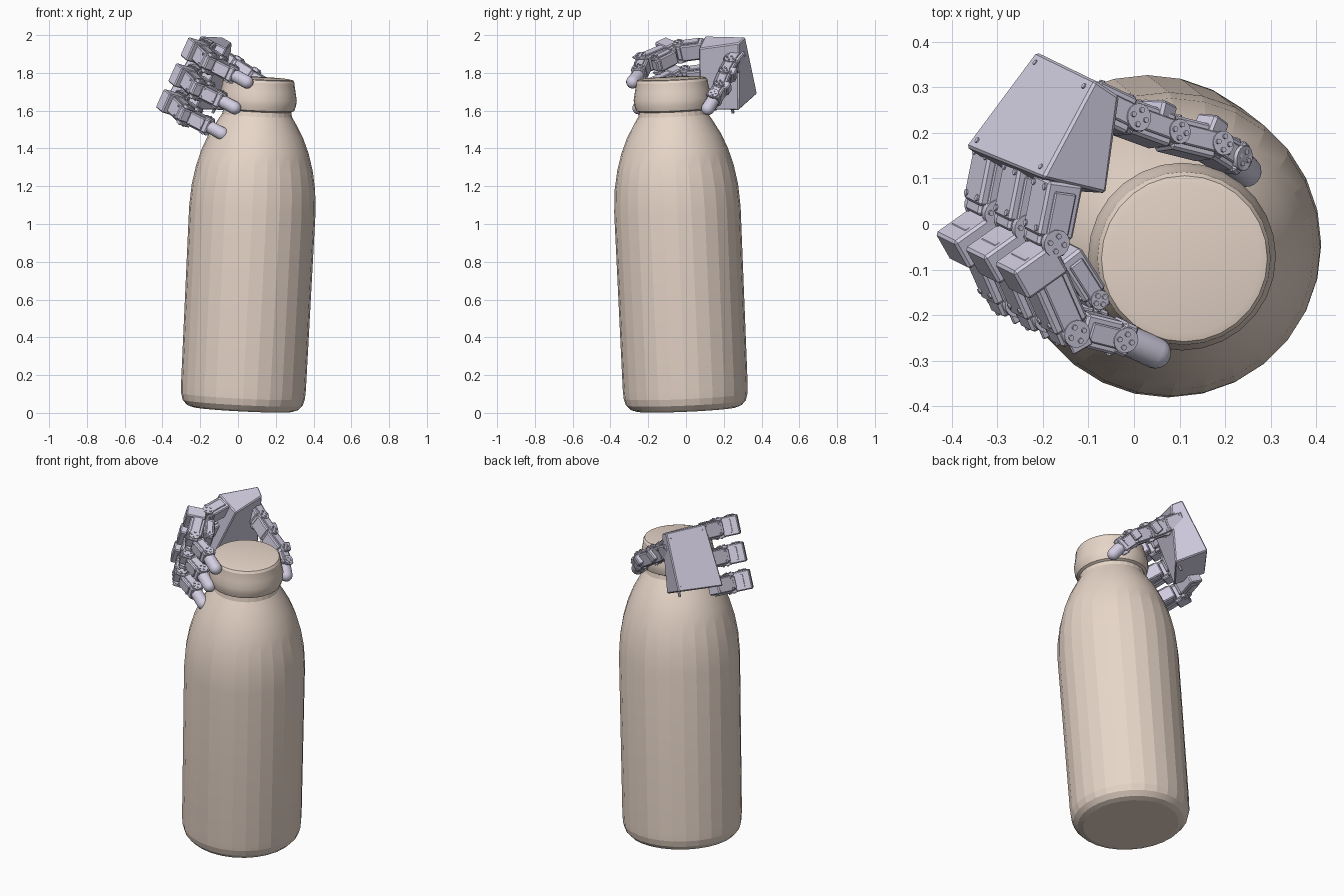
import bpy, bmesh, math
from mathutils import Vector, Matrix

if "Cube" in bpy.data.objects:
    bpy.data.objects.remove(bpy.data.objects["Cube"])


def material(name, rgb):
    m = bpy.data.materials.new(name)
    m.diffuse_color = (*rgb, 1)
    m.use_nodes = True
    m.node_tree.nodes["Principled BSDF"].inputs["Base Color"].default_value = m.diffuse_color
    return m


TAN = material("tan", (0.80, 0.67, 0.58))
LILAC = material("lilac", (0.64, 0.61, 0.75))


def finish(bm, name, mat, smooth=None):
    bmesh.ops.recalc_face_normals(bm, faces=bm.faces)
    me = bpy.data.meshes.new(name)
    bm.to_mesh(me)
    bm.free()
    ob = bpy.data.objects.new(name, me)
    bpy.context.collection.objects.link(ob)
    me.materials.append(mat)
    if smooth:
        bpy.ops.object.select_all(action='DESELECT')
        ob.select_set(True)
        bpy.context.view_layer.objects.active = ob
        bpy.ops.object.shade_smooth_by_angle(angle=math.radians(smooth))
    return ob


def frame(pos, x, y, z):
    m = Matrix((x, y, z)).transposed().to_4x4()
    m.translation = pos
    return m


def box(bm, m, size, bevel=0.006):
    new = bmesh.ops.create_cube(bm, size=1, matrix=m @ Matrix.Diagonal((*size, 1)))
    edges = {e for v in new['verts'] for e in v.link_edges}
    bmesh.ops.bevel(bm, geom=list(edges), offset=bevel, segments=1, affect='EDGES')


def disc(bm, m, r, depth, n=16):
    bmesh.ops.create_cone(bm, cap_ends=True, segments=n, radius1=r, radius2=r, depth=depth, matrix=m)


def segment_frame(a, b, side):
    # x runs along the finger, y across it, z towards the gripped object
    g = (b - a).normalized()
    s = (side - g * side.dot(g)).normalized()
    return frame((a + b) / 2, g, s, g.cross(s)), (b - a).length


def at(m, x, y, z):
    return m @ Matrix.Translation((x, y, z))


def turned(m):
    return m @ Matrix.Rotation(math.pi / 2, 4, 'X')


def motor(bm, a, b, side, width, depth):
    # motor body, two-part casing, side brackets, round horns and screws
    m, L = segment_frame(a, b, side)
    box(bm, at(m, -L * .08, 0, 0), (L * .8, width * .84, depth))
    box(bm, at(m, L * .36, 0, 0), (L * .22, width * .7, depth * .86))
    for sgn in (-1, 1):
        y = sgn * width * .46
        box(bm, at(m, L * .1, y, 0), (L * .9, width * .09, depth * .6), .003)
        disc(bm, turned(at(m, L * .38, y, 0)), depth * .36, width * .16)
        for k in range(4):
            t = k * math.pi / 2
            disc(bm, turned(at(m, L * .38 + depth * .2 * math.cos(t), sgn * width * .55,
                               depth * .2 * math.sin(t))), .006, .008, 8)
    for i in (-1, 1):
        for j in (-1, 1):
            disc(bm, at(m, i * L * .3 - L * .08, j * width * .28, -depth / 2), .007, .008, 8)


def fingertip(bm, a, b, side, width):
    # bullet-shaped rubber tip
    m, L = segment_frame(a, b, side)
    r = width / 2
    new = bmesh.ops.create_uvsphere(bm, u_segments=16, v_segments=10, radius=r)['verts']
    for v in new:
        v.co.z += (L / 2 - r) if v.co.z > -1e-5 else 0
        if v.co.z < -1e-5:
            v.co.z = -L / 2
    bmesh.ops.transform(bm, verts=new, matrix=m @ Matrix.Rotation(math.pi / 2, 4, 'Y'))
    box(bm, at(m, -L * .42, 0, 0), (L * .25, width * 1.1, width * 1.05))
    disc(bm, turned(at(m, -L * .45, 0, 0)), r * .8, width * 1.3)


# ---- bottle: leaning lathe with body, shoulder, neck and cap ----
axis = Vector((.05, -.044, 1)).normalized()
lean = Matrix.Translation((.023, .001, .019)) @ Vector((0, 0, 1)).rotation_difference(axis).to_matrix().to_4x4()


def lathe(name, profile, n, smooth):
    bm = bmesh.new()
    rings = [[bm.verts.new((r * math.cos(2 * math.pi * i / n), r * math.sin(2 * math.pi * i / n), z))
              for i in range(n)] for r, z in profile]
    for lo, hi in zip(rings, rings[1:]):
        for i in range(n):
            bm.faces.new((lo[i], lo[(i + 1) % n], hi[(i + 1) % n], hi[i]))
    bm.faces.new(rings[0])
    bm.faces.new(rings[-1])
    bmesh.ops.transform(bm, matrix=lean, verts=bm.verts)
    finish(bm, name, TAN, smooth)


lathe("bottle_body", [(.265, 0), (.295, .01), (.318, .035), (.328, .07), (.331, .12), (.333, .6),
                      (.335, 1.06), (.327, 1.18), (.309, 1.28), (.283, 1.37), (.25, 1.45),
                      (.21, 1.52), (.185, 1.56), (.178, 1.60)], 28, 12)
lathe("bottle_cap", [(.175, 1.582), (.195, 1.592), (.204, 1.62), (.206, 1.65), (.198, 1.69), (.192, 1.72),
                     (.19, 1.74), (.182, 1.753), (.165, 1.757)], 28, 25)

# ---- palm: slanted block, back face outward ----
S = Vector((-.40, .20, -.895)).normalized()
F = Vector((-.555, -.83, 0)).normalized()
N = F.cross(S).normalized()
A, B = Vector((-.37, .17, 1.69)), Vector((-.215, .378, 1.69))
C, D = Vector((-.085, .315, 1.99)), Vector((-.20, .10, 1.995))
inner = [A + N * .19, B + N * .20, C + N * .07, D + N * .15 - F * .05]
bm = bmesh.new()
v = [bm.verts.new(p) for p in [A, B, C, D] + inner]
for q in ((0, 1, 2, 3), (7, 6, 5, 4), (0, 4, 5, 1), (1, 5, 6, 2), (2, 6, 7, 3), (3, 7, 4, 0)):
    bm.faces.new([v[i] for i in q])
bmesh.ops.bevel(bm, geom=bm.edges[:], offset=.006, segments=1, affect='EDGES')
# screws on the back corners and a cable stub underneath
mid = (A + B + C + D) / 4
for p in (A, B, C, D):
    disc(bm, frame(p.lerp(mid, .18), F, S, N), .006, .008, 8)
disc(bm, frame(B + N * .17 + F * .06, F, N, S), .008, .06, 8)
finish(bm, "palm", LILAC)

# ---- three fingers sharing one curled path ----


def on_plane(x, y):
    return Vector((x, y, (1.643 - .4 * x + .2 * y) / .895))


step = Vector((-.065, .033, -.137))
for i in range(3):
    o = step * i
    p = lambda x, y: on_plane(x, y) + o
    bm = bmesh.new()
    motor(bm, p(-.165, .10), p(-.195, -.05), S, .105, .085)          # knuckle motor
    motor(bm, p(-.225, -.05), p(-.135, -.255), S, .10, .085)         # main link
    motor(bm, p(-.155, -.06), p(-.085, -.17), S, .09, .06)           # inner link motor
    box(bm, segment_frame(p(-.245, -.06), p(-.205, -.13), S)[0], (.075, .11, .11))
    motor(bm, p(-.125, -.225), p(-.025, -.25), S, .085, .075)        # middle link
    fingertip(bm, p(-.04, -.243), p(.075, -.295), S, .07)
    finish(bm, "finger_%d" % (i + 1), LILAC, 30)

# ---- thumb on the opposite side ----
T = [Vector(c) for c in ((-.11, .275, 1.89), (-.005, .225, 1.825), (.085, .195, 1.765),
                         (.185, .17, 1.70), (.262, .10, 1.585))]
side = Vector((.45, .1, .88))
bm = bmesh.new()
motor(bm, T[0], T[1], side, .10, .085)
motor(bm, T[1] - Vector((.02, -.01, -.01)), T[2], side, .10, .075)
motor(bm, T[2] - Vector((.02, -.005, -.01)), T[3], side, .09, .075)
box(bm, segment_frame(T[1] + Vector((.03, .025, 0)), T[2] + Vector((-.01, .03, 0)), side)[0], (.05, .07, .06))
box(bm, segment_frame(T[2] + Vector((.06, .025, -.02)), T[3] + Vector((0, .02, 0)), side)[0], (.05, .06, .06))
motor(bm, T[3] - Vector((.03, -.01, -.015)), T[3].lerp(T[4], .4), side, .085, .07)
fingertip(bm, T[3].lerp(T[4], .25), T[4], side, .07)
finish(bm, "thumb", LILAC, 30)
